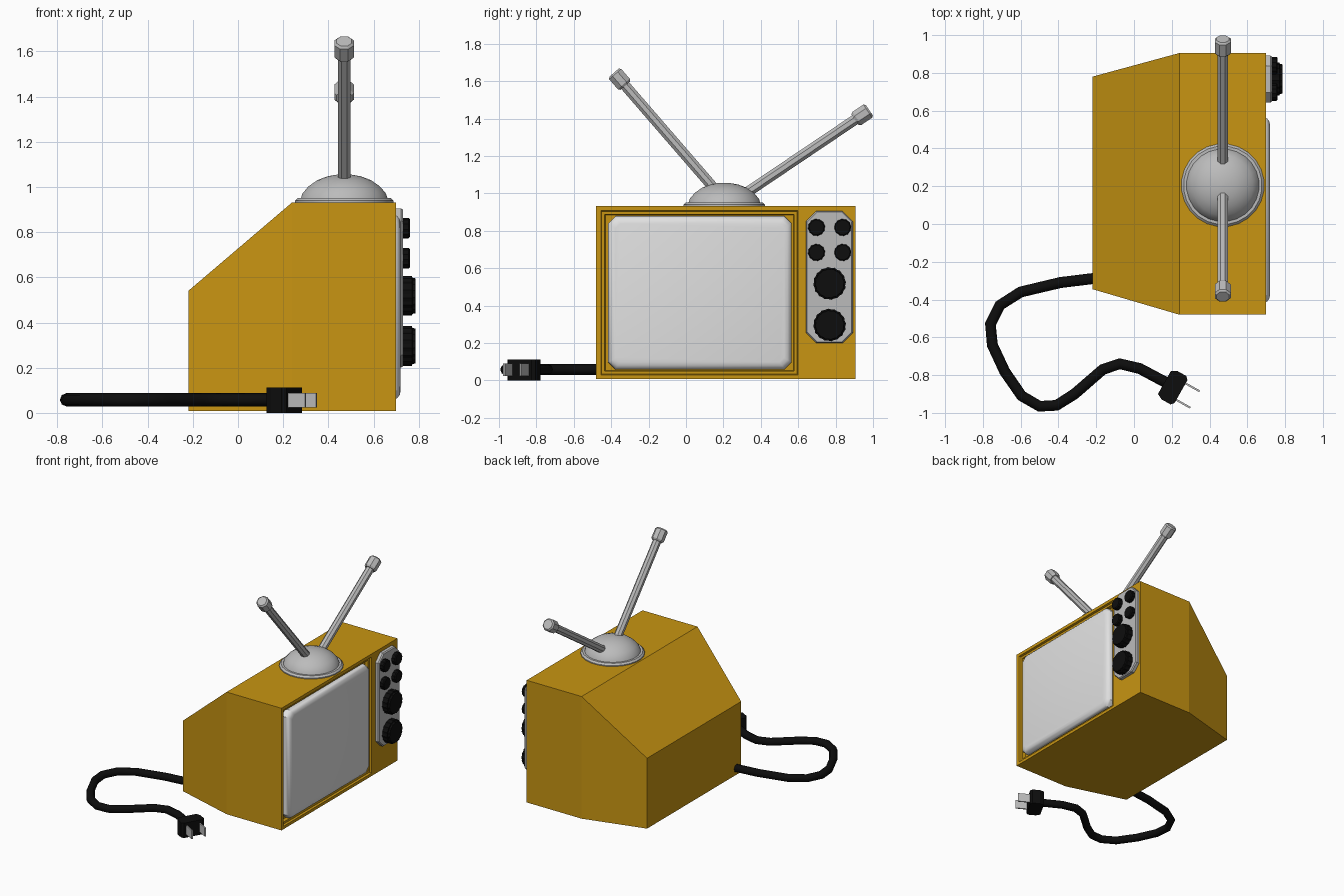
import bpy, bmesh
from math import cos, sin, pi, radians
from mathutils import Vector

cube = bpy.data.objects.get("Cube")
if cube:
    bpy.data.objects.remove(cube, do_unlink=True)


def material(name, rgb):
    m = bpy.data.materials.new(name)
    m.use_nodes = True
    m.diffuse_color = (*rgb, 1)
    m.node_tree.nodes["Principled BSDF"].inputs["Base Color"].default_value = (*rgb, 1)
    return m


MUSTARD = material("mustard", (0.58, 0.3, 0.006))
GLASS = material("pale_glass", (0.75, 0.75, 0.75))
METAL = material("grey_metal", (0.5, 0.5, 0.5))
BLACK = material("black_plastic", (0.004, 0.004, 0.004))


def loft(name, rings, mat, smooth=None):
    """Skin equal-length rings of 3D points and cap both ends."""
    bm = bmesh.new()
    loops = [[bm.verts.new(p) for p in ring] for ring in rings]
    n = len(loops[0])
    for a, b in zip(loops, loops[1:]):
        for i in range(n):
            j = (i + 1) % n
            bm.faces.new((a[i], a[j], b[j], b[i]))
    bm.faces.new(loops[0])
    bm.faces.new(loops[-1])
    bmesh.ops.recalc_face_normals(bm, faces=bm.faces[:])
    me = bpy.data.meshes.new(name)
    bm.to_mesh(me)
    bm.free()
    me.materials.append(mat)
    if smooth:
        me.shade_smooth()
        me.set_sharp_from_angle(angle=radians(smooth))
    ob = bpy.data.objects.new(name, me)
    bpy.context.collection.objects.link(ob)
    return ob


def rect(x, y0, y1, z0, z1, inset=0):
    y0, y1, z0, z1 = y0 + inset, y1 - inset, z0 + inset, z1 - inset
    return [(x, y0, z0), (x, y1, z0), (x, y1, z1), (x, y0, z1)]


def octagon(x, y0, y1, z0, z1, cut, inset=0):
    """Rectangle facing x with clipped corners."""
    y0, y1, z0, z1 = y0 + inset, y1 - inset, z0 + inset, z1 - inset
    return [(x, y0 + cut, z0), (x, y1 - cut, z0), (x, y1, z0 + cut), (x, y1, z1 - cut),
            (x, y1 - cut, z1), (x, y0 + cut, z1), (x, y0, z1 - cut), (x, y0, z0 + cut)]


def turned(name, start, direction, profile, sides, mat, smooth=None, flute=0):
    """Turn (distance, radius) pairs about an axis; flute makes a ribbed edge."""
    d = Vector(direction).normalized()
    u = d.cross(Vector((0, 1, 0) if abs(d.x) > 0.9 else (1, 0, 0))).normalized()
    v = d.cross(u)
    rings = []
    for t, r in profile:
        ring = []
        for i in range(sides):
            a = 2 * pi * (i + 0.5) / sides
            rr = r * (1 - flute * (i % 2))
            ring.append(Vector(start) + d * t + (u * cos(a) + v * sin(a)) * rr)
        rings.append(ring)
    return loft(name, rings, mat, smooth)


# Cabinet with tapered back and stepped recess around the screen
front = (-0.48, 0.905, 0.008, 0.932)
bezel = (-0.455, 0.598, 0.03, 0.908)
loft("cabinet", [
    rect(-0.22, -0.345, 0.78, 0.008, 0.54),
    rect(0.24, *front), rect(0.70, *front),
    rect(0.70, *bezel), rect(0.685, *bezel, 0.004),
    rect(0.685, *bezel, 0.02), rect(0.66, *bezel, 0.024)], MUSTARD)

# Screen with rounded rim
tube = (-0.417, 0.565, 0.058, 0.878)
loft("screen", [octagon(x, *tube, cut, inset) for x, cut, inset in (
    (0.65, 0.04, 0), (0.69, 0.04, 0), (0.706, 0.035, 0.008),
    (0.716, 0.03, 0.022), (0.72, 0.025, 0.04))], GLASS, 35)

# Control panel and knobs
panel = (0.642, 0.892, 0.2, 0.905)
loft("control_panel", [octagon(0.69, *panel, 0.055), octagon(0.722, *panel, 0.055),
                       octagon(0.73, *panel, 0.052, 0.006)], METAL)
for row, z in (("upper", 0.818), ("lower", 0.684)):
    for side, y in (("inner", 0.698), ("outer", 0.838)):
        turned(f"{row}_{side}_small_knob", (0.725, y, z), (1, 0, 0),
               [(0, 0.046), (0.03, 0.046), (0.036, 0.04)], 24, BLACK, flute=0.06)
for row, z in (("upper", 0.518), ("lower", 0.296)):
    turned(f"{row}_dial", (0.725, 0.768, z), (1, 0, 0),
           [(0, 0.088), (0.045, 0.088), (0.047, 0.08), (0.06, 0.078)], 32, BLACK, flute=0.05)

# Aerial base: rim and dome
turned("aerial_rim", (0.47, 0.205, 0.925), (0, 0, 1),
       [(0, 0.22), (0.014, 0.22), (0.026, 0.208)], 24, METAL, 30)
turned("aerial_dome", (0.47, 0.205, 0.94), (0, 0, 1),
       [(0, 0.196), (0.03, 0.187), (0.062, 0.16), (0.09, 0.12),
        (0.107, 0.075), (0.114, 0.035), (0.116, 0.004)], 24, METAL, 40)

# Two aerial rods with tip caps
for side, root, tip in (("right", (0.175, 0.998), (-0.385, 1.645)),
                        ("left", (0.27, 0.967), (0.98, 1.445))):
    a, b = Vector((0.47, *root)), Vector((0.47, *tip))
    length = (b - a).length
    turned(f"{side}_aerial_rod", a, b - a, [(0, 0.03), (length - 0.05, 0.03)], 8, METAL)
    turned(f"{side}_aerial_cap", a, b - a,
           [(length - 0.092, 0.037), (length - 0.08, 0.046),
            (length - 0.01, 0.046), (length, 0.036)], 8, METAL)

# Power cord
path = [(-0.15, -0.28), (-0.21, -0.288), (-0.39, -0.31), (-0.6, -0.36), (-0.71, -0.43),
        (-0.76, -0.53), (-0.75, -0.64), (-0.685, -0.78), (-0.595, -0.91), (-0.5, -0.965),
        (-0.41, -0.96), (-0.315, -0.9), (-0.165, -0.77), (-0.075, -0.74), (0.03, -0.765),
        (0.18, -0.845)]
curve = bpy.data.curves.new("power_cord", "CURVE")
curve.dimensions = "3D"
curve.bevel_depth = 0.029
curve.bevel_resolution = 2
curve.use_fill_caps = True
spline = curve.splines.new("POLY")
spline.points.add(len(path) - 1)
for point, (x, y) in zip(spline.points, path):
    point.co = (x, y, 0.058, 1)
curve.materials.append(BLACK)
bpy.context.collection.objects.link(bpy.data.objects.new("power_cord", curve))

# Plug and two flat prongs, lofted along the cord's final direction
along = Vector((0.87, -0.49, 0)).normalized()
across = Vector((-along.y, along.x, 0))
centre = Vector((0.205, -0.863, 0.056))


def plug_ring(t, offset, half_width, half_height):
    c = centre + along * t + across * offset
    return [c + across * (half_width * s) + Vector((0, 0, half_height * h))
            for s, h in ((-1, -1), (1, -1), (1, 1), (-1, 1))]


loft("plug", [plug_ring(-0.05, 0, 0.07, 0.056), plug_ring(-0.02, 0, 0.086, 0.056),
              plug_ring(0.035, 0, 0.086, 0.056), plug_ring(0.05, 0, 0.07, 0.056)], BLACK)
for side, offset in (("left", 0.05), ("right", -0.05)):
    loft(f"{side}_prong", [plug_ring(0.03, offset, 0.005, 0.033),
                           plug_ring(0.135, offset, 0.005, 0.033)], METAL)
